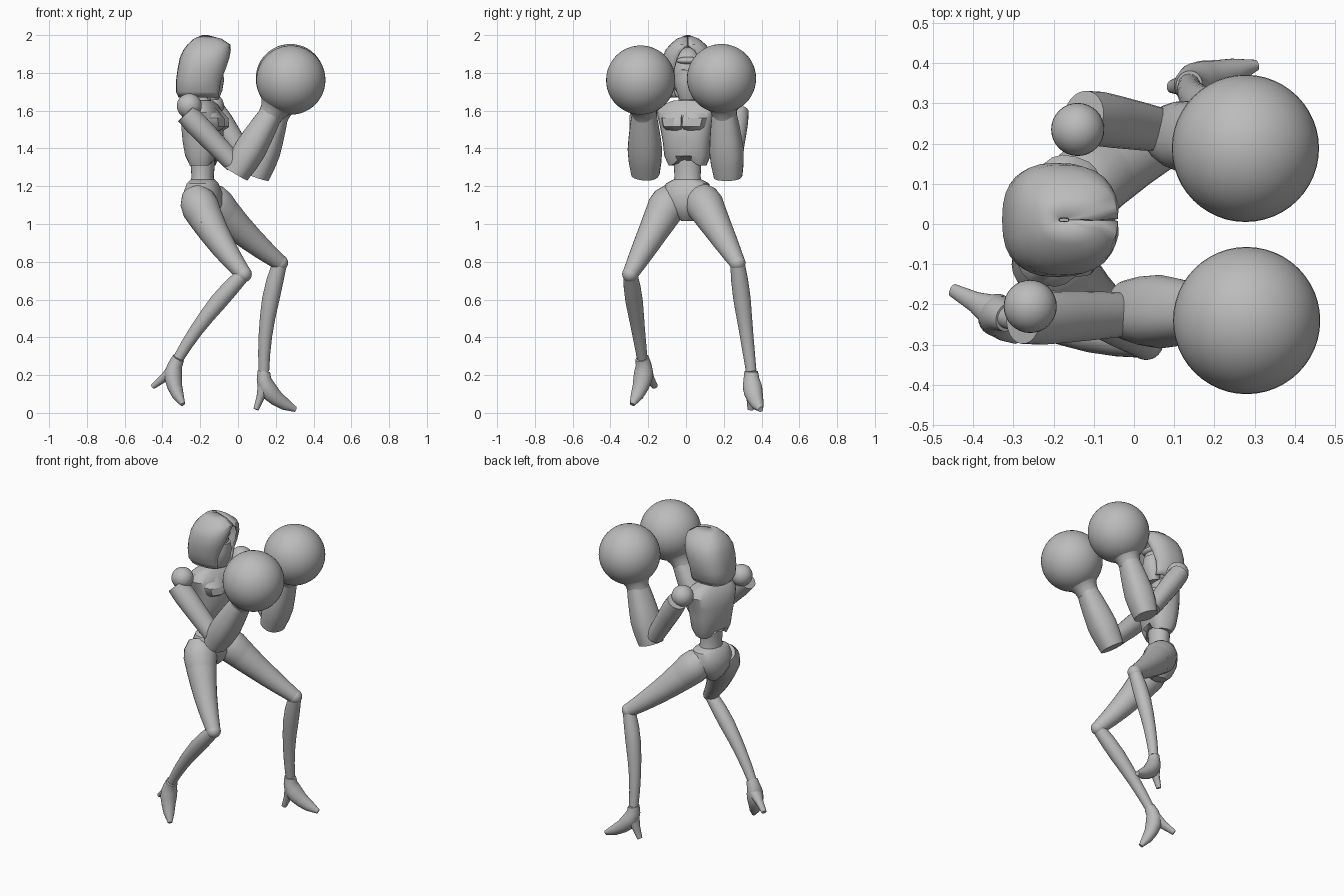
import bpy, bmesh, math
from mathutils import Vector

if "Cube" in bpy.data.objects:
    bpy.data.objects.remove(bpy.data.objects["Cube"])

shade = (.5, .5, .5, 1)
grey = bpy.data.materials.new("plain grey")
grey.use_nodes = True
grey.diffuse_color = shade
grey.node_tree.nodes["Principled BSDF"].inputs["Base Color"].default_value = shade

parts = []
UP = Vector((0, 0, 1))
YAW = math.radians(-15)
FORWARD = Vector((math.cos(YAW), math.sin(YAW), 0))
LEFT = UP.cross(FORWARD)
BODY = Vector((-.187, .008, 0))


def finish(name, bm):
    bmesh.ops.recalc_face_normals(bm, faces=bm.faces)
    mesh = bpy.data.meshes.new(name)
    bm.to_mesh(mesh)
    bm.free()
    mesh.materials.append(grey)
    ob = bpy.data.objects.new(name, mesh)
    bpy.context.collection.objects.link(ob)
    parts.append(ob)
    return ob


def skin(name, rings, closed=True):
    """Bridge rings of points; closed skins also get end caps."""
    bm = bmesh.new()
    rows = [[bm.verts.new(p) for p in ring] for ring in rings]
    count = len(rows[0])
    for low, high in zip(rows, rows[1:]):
        for i in range(count if closed else count - 1):
            j = (i + 1) % count
            bm.faces.new((low[i], low[j], high[j], high[i]))
    if closed:
        bm.faces.new(rows[0])
        bm.faces.new(rows[-1])
    return finish(name, bm)


def rounded(angle, power):
    """Point on a unit circle, squared off when power is below one."""
    return [math.copysign(abs(f(angle)) ** power, f(angle)) for f in (math.cos, math.sin)]


def oval(centre, u, v, ru, rv, power, count=24):
    pairs = [rounded(math.tau * i / count, power) for i in range(count)]
    return [centre + u * c * ru + v * s * rv for c, s in pairs]


def along(start, via, end, t):
    return start.lerp(via, t).lerp(via.lerp(end, t), t)


def limb(name, start, via, end, radii, across=1, power=1):
    """Tube on a bent path with evenly spaced radii."""
    rings = []
    for i, r in enumerate(radii):
        t = i / (len(radii) - 1)
        tangent = (via - start).lerp(end - via, t).normalized()
        u = (FORWARD - tangent * FORWARD.dot(tangent)).normalized()
        rings.append(oval(along(start, via, end, t), u, tangent.cross(u), r, r * across, power))
    return skin(name, rings)


def straight(name, start, end, radii, across=1, power=1):
    return limb(name, start, start.lerp(end, .5), end, radii, across, power)


def trunk(name, rows, power=1):
    """Upright stack of (height, half depth, half width), turned with the body."""
    return skin(name, [oval(BODY + UP * z, FORWARD, LEFT, d, w, power) for z, d, w in rows])


def ball(name, centre, radius, scale=(1, 1, 1), segments=32):
    bm = bmesh.new()
    bmesh.ops.create_uvsphere(bm, u_segments=segments, v_segments=segments // 2, radius=radius)
    bmesh.ops.scale(bm, vec=scale, verts=bm.verts)
    bmesh.ops.translate(bm, vec=centre, verts=bm.verts)
    return finish(name, bm)


def hood_ring(z, back, front, half):
    """Arc around the head, left open at the face below the peak."""
    gap = max(.01, .7 * math.sqrt(max(0, 1.95 - z) / .28))
    middle, depth = (back + front) / 2, (front - back) / 2
    reach = depth / math.cos(gap) ** .8
    ring = []
    for i in range(25):
        c, s = rounded(gap + (math.tau - 2 * gap) * i / 24, .8)
        ring.append((middle + c * (reach if c > 0 else depth), .01 + half * s, z))
    return ring


# Hood
hood = skin("hood", [hood_ring(*row) for row in (
    (1.67, -.315, -.1, .1), (1.7, -.328, -.1, .12), (1.76, -.328, -.09, .135),
    (1.82, -.32, -.065, .142), (1.88, -.308, -.045, .137), (1.92, -.29, -.038, .12),
    (1.95, -.268, -.04, .095), (1.98, -.235, -.085, .06), (2, -.19, -.16, .008))], False)
shell = hood.modifiers.new("thickness", "SOLIDIFY")
shell.thickness = .014
shell.offset = -1

# Face, brow, mask and neck
ball("face", (-.19, .01, 1.8), .1, (1, .9, 1.35))
ball("brow", (-.115, .01, 1.865), .05, (.7, 1.2, .4))
straight("mask", Vector((-.14, .01, 1.66)), Vector((-.12, .01, 1.82)),
         (.035, .05, .052, .04), 1.3)
trunk("neck", [(1.57, .055, .065), (1.64, .045, .05), (1.75, .045, .045)])

# Rib cage, its lower rim arching upward at the middle
ribs = trunk("rib_cage", [
    (1.31, .065, .1), (1.36, .085, .122), (1.44, .1, .13), (1.52, .105, .145),
    (1.59, .095, .165), (1.63, .07, .14), (1.655, .05, .07)], .75)
for v in ribs.data.vertices:
    if v.co.z < 1.33:
        v.co.z += .06 * max(0, 1 - abs((v.co - BODY).dot(LEFT)) / .07)

# Angular chest plates, one per side of the breastbone
for side, sign in (("left", 1), ("right", -1)):
    rings = []
    for z, depth, outer in ((1.495, .105, .125), (1.515, .135, .135),
                            (1.56, .13, .145), (1.62, .075, .12)):
        outline = ((.02, .004), (depth - .012, .004), (depth, .04),
                   (depth - .02, outer - .035), (.03, outer))
        rings.append([BODY + FORWARD * f + LEFT * sign * w + UP * z for f, w in outline])
    skin(side + "_chest_plate", rings)

# Waist and pelvis
trunk("waist", [(1.4, .065, .08), (1.31, .063, .073), (1.25, .058, .07), (1.19, .07, .085)])
trunk("pelvis", [(1.235, .062, .075), (1.215, .08, .115), (1.16, .1, .135),
                 (1.1, .1, .12), (1.05, .08, .07), (1.015, .045, .03)], .9)


def leg(side, hip, knee, ankle, arch, toe, heel_tip):
    hip, knee, ankle, arch, toe, heel_tip = map(Vector, (hip, knee, ankle, arch, toe, heel_tip))
    bow = Vector((-.045, 0, 0))
    thigh_via, shin_via = hip.lerp(knee, .5) + bow, knee.lerp(ankle, .5) + bow
    limb(side + "_thigh", hip, thigh_via, knee, (.062, .094, .09, .078, .067, .055, .042))
    # Short trouser leg over the top of the thigh
    hem = along(hip, thigh_via, knee, .4)
    limb(side + "_short_leg", hip, hip.lerp(thigh_via, .4), hem, (.065, .094, .1, .092, .085))
    ball(side + "_knee", knee, .043)
    limb(side + "_shin", knee, shin_via, ankle, (.038, .045, .046, .041, .036, .032, .028))
    limb(side + "_shoe", ankle, arch, toe, (.033, .038, .046, .046, .039, .031, .013), 1.1)
    straight(side + "_heel", along(ankle, arch, toe, .3), heel_tip, (.04, .022, .014), 1.2)


def arm(side, shoulder, top, bend, elbow, wrist, fist):
    top, bend, elbow, wrist, fist = map(Vector, (top, bend, elbow, wrist, fist))
    ball(side + "_shoulder", shoulder, .066)
    straight(side + "_upper_arm", top, bend, (.058, .062, .06, .057, .054, .05), 1.1)
    straight(side + "_forearm", elbow, wrist, (.068, .078, .082, .076, .068, .058), 1.1, .85)
    straight(side + "_glove_cuff", wrist.lerp(fist, -.12), wrist.lerp(fist, .4),
             (.064, .07, .09, .125))
    ball(side + "_glove", fist, .183, segments=48)


# Legs: the right one trails with the foot lifted, the left one stands forward
leg("right", (-.235, -.06, 1.17), (.03, -.295, .735), (-.315, -.232, .29),
    (-.38, -.2, .187), (-.292, -.285, .045), (-.45, -.165, .14))
leg("left", (-.18, .06, 1.17), (.222, .272, .795), (.137, .345, .22),
    (.12, .344, .098), (.305, .395, .018), (.095, .342, .018))

# Arms raised in a guard
arm("right", (-.258, -.205, 1.625), (-.275, -.235, 1.585), (-.02, -.225, 1.32),
    (-.012, -.215, 1.265), (.18, -.222, 1.59), (.28, -.24, 1.762))
arm("left", (-.14, .235, 1.625), (-.125, .268, 1.6), (.06, .235, 1.31),
    (.095, .223, 1.25), (.21, .202, 1.59), (.277, .188, 1.77))

# Smooth shading with crisp edges
bpy.ops.object.select_all(action="DESELECT")
for ob in parts:
    ob.select_set(True)
bpy.context.view_layer.objects.active = parts[0]
bpy.ops.object.shade_smooth_by_angle(angle=math.radians(35))
